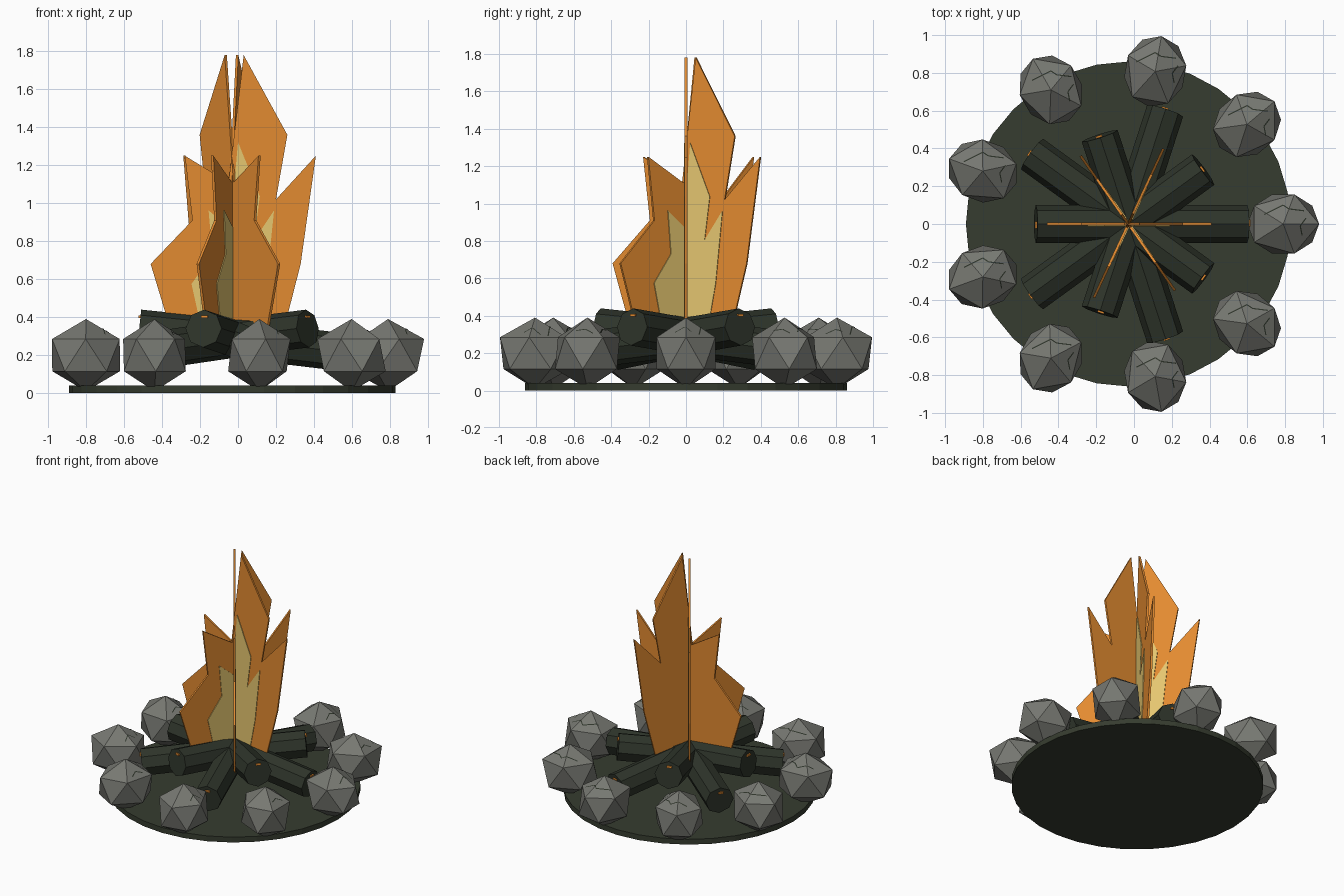
import bpy, bmesh, math
from mathutils import Vector, Matrix
from mathutils.bvhtree import BVHTree

if "Cube" in bpy.data.objects:
    bpy.data.objects.remove(bpy.data.objects["Cube"])

CENTRE = Vector((-0.03, 0, 0))


def material(name, srgb):
    m = bpy.data.materials.new(name)
    lin = [c / 12.92 if c <= 0.04045 else ((c + 0.055) / 1.055) ** 2.4 for c in srgb]
    m.diffuse_color = (*lin, 1)
    m.use_nodes = True
    m.node_tree.nodes["Principled BSDF"].inputs["Base Color"].default_value = m.diffuse_color
    return m


ASH = material("dark ash", (0.21, 0.235, 0.185))
BARK = material("charred bark", (0.18, 0.205, 0.165))
STONE = material("grey stone", (0.465, 0.47, 0.445))
ORANGE = material("flame orange", (0.89, 0.545, 0.19))
YELLOW = material("flame yellow", (0.90, 0.78, 0.44))


def finish(bm, name, mat):
    bmesh.ops.recalc_face_normals(bm, faces=bm.faces)
    mesh = bpy.data.meshes.new(name)
    bm.to_mesh(mesh)
    bm.free()
    mesh.materials.append(mat)
    ob = bpy.data.objects.new(name, mesh)
    bpy.context.collection.objects.link(ob)
    return ob


def cylinder(name, mat, radius, length, sides, matrix):
    bm = bmesh.new()
    bmesh.ops.create_cone(bm, cap_ends=True, segments=sides, radius1=radius,
                          radius2=radius, depth=length, matrix=matrix)
    return finish(bm, name, mat)


def plate(name, mat, outline, y0, y1, matrix):
    """Upright plate: an outline in local x/z, extruded from y0 to y1."""
    bm = bmesh.new()
    face = bm.faces.new([bm.verts.new((u, y0, z)) for u, z in outline])
    ext = bmesh.ops.extrude_face_region(bm, geom=[face])["geom"]
    bmesh.ops.translate(bm, vec=(0, y1 - y0, 0),
                        verts=[v for v in ext if isinstance(v, bmesh.types.BMVert)])
    bm.transform(matrix)
    return finish(bm, name, mat)


# Ash bed
cylinder("ash_bed", ASH, 0.86, 0.04, 32, Matrix.Translation(CENTRE + Vector((0, 0, 0.02))))

# Ring of nine faceted stones, each with two thin dark cracks on top
CRACKS = [[(-0.10, 0.05), (0.0, 0.10), (0.03, 0.08), (0.11, 0.07)],
          [(0.12, 0.03), (0.09, -0.01), (0.10, -0.06)]]
for i in range(9):
    a = math.radians(40 * i)
    pos = CENTRE + Vector((0.82 * math.cos(a), 0.82 * math.sin(a), 0.20))
    bm = bmesh.new()
    bmesh.ops.create_icosphere(bm, subdivisions=1, radius=1)
    bm.transform(Matrix.Translation(pos) @ Matrix.Rotation(a, 4, 'Z')
                 @ Matrix.Diagonal((0.2125, 0.184, 0.19, 1)))
    tree = BVHTree.FromBMesh(bm)
    finish(bm, f"stone_{i + 1}", STONE)
    bm = bmesh.new()
    for path in CRACKS:
        for p, q in zip(path, path[1:]):
            p, q = Vector((*p, 0)), Vector((*q, 0))
            side = (q - p).normalized().cross(Vector((0, 0, 1))) * 0.003
            rows = []
            for k in range(7):
                mid = p.lerp(q, k / 6)
                row = []
                for s in (-1, 1):
                    hit = tree.ray_cast(pos + mid + side * s + Vector((0, 0, 1)),
                                        Vector((0, 0, -1)))[0]
                    if hit:
                        row.append(bm.verts.new(hit + Vector((0, 0, 0.003))))
                rows.append(row)
            for r, t in zip(rows, rows[1:]):
                if len(r) == len(t) == 2:
                    bm.faces.new((r[0], r[1], t[1], t[0]))
    finish(bm, f"stone_crack_{i + 1}", BARK)


# Two tiers of five octagonal logs meeting in the middle
def log(name, angle, reach, z_in, z_out):
    a = math.radians(angle)
    start = CENTRE + Vector((0, 0, z_in))
    end = CENTRE + Vector((reach * math.cos(a), reach * math.sin(a), z_out))
    d = end - start
    tilt = math.atan2(z_out - z_in, reach)
    rot = Matrix.Rotation(a, 4, 'Z') @ Matrix.Rotation(math.pi / 2 - tilt, 4, 'Y')
    cylinder(name, BARK, 0.10, d.length, 8, Matrix.Translation((start + end) / 2) @ rot)
    # Glowing ember sliver on the outer end (local -x points up)
    bm = bmesh.new()
    bmesh.ops.create_cube(bm, size=1, matrix=Matrix.Translation(end) @ rot
                          @ Matrix.Translation((-0.062, 0.005, 0.002))
                          @ Matrix.Diagonal((0.014, 0.035, 0.016, 1)))
    finish(bm, name + "_ember", ORANGE)


for i in range(5):
    log(f"lower_log_{i + 1}", 72 * i, 0.63, 0.285, 0.21)
    log(f"upper_log_{i + 1}", 36 + 72 * i, 0.49, 0.29, 0.34)

# Three crossed flame plates, each with a yellow core on one side
FLAME = [(-0.30, 0.25), (-0.43, 0.68), (-0.21, 0.91), (-0.25, 1.25), (-0.02, 1.11),
         (0.06, 1.78), (0.29, 1.36), (0.23, 1.02), (0.44, 1.25), (0.36, 0.68), (0.25, 0.25)]
CORE = [(u * 0.5, 0.35 + 0.68 * (z - 0.35)) for u, z in FLAME]
for i, angle in enumerate((0, 65, 125)):
    m = Matrix.Translation(CENTRE) @ Matrix.Rotation(math.radians(angle), 4, 'Z')
    plate(f"flame_{i + 1}", ORANGE, FLAME, -0.007, 0.007, m)
    plate(f"flame_core_{i + 1}", YELLOW, CORE, -0.012, -0.006, m)
